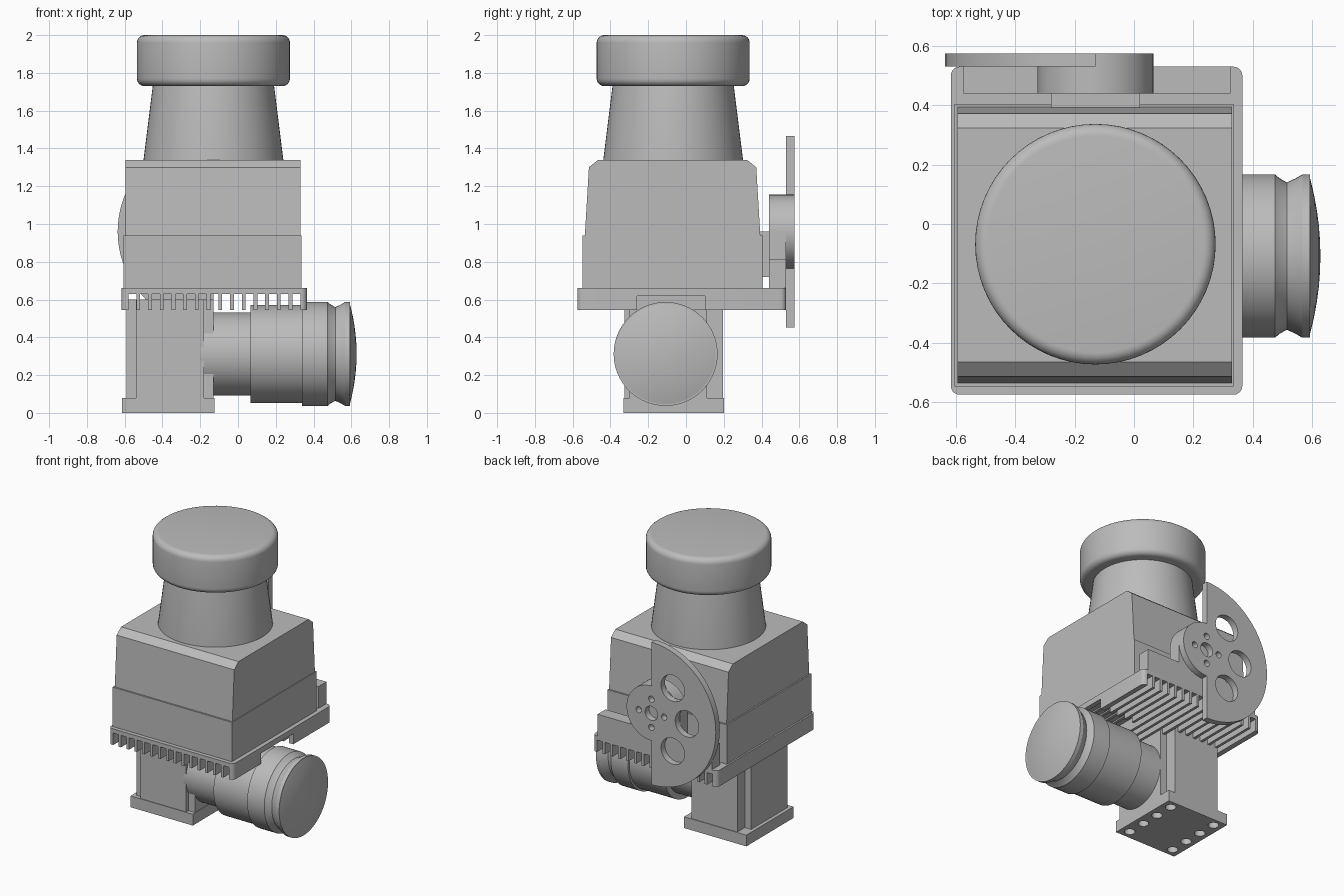
import bpy, bmesh, math
from mathutils import Matrix, Vector

old = bpy.data.objects.get("Cube")
if old:
    bpy.data.objects.remove(old, do_unlink=True)

grey = bpy.data.materials.new("plain grey")
grey.use_nodes = True
GREY = (0.5, 0.5, 0.5, 1)
grey.diffuse_color = GREY
grey.node_tree.nodes["Principled BSDF"].inputs["Base Color"].default_value = GREY


def make(name, bm, smooth=False):
    bmesh.ops.recalc_face_normals(bm, faces=bm.faces)
    mesh = bpy.data.meshes.new(name)
    bm.to_mesh(mesh)
    bm.free()
    mesh.materials.append(grey)
    ob = bpy.data.objects.new(name, mesh)
    bpy.context.collection.objects.link(ob)
    if smooth:
        bpy.ops.object.select_all(action="DESELECT")
        ob.select_set(True)
        bpy.context.view_layer.objects.active = ob
        bpy.ops.object.shade_smooth_by_angle(angle=math.radians(30))
    return ob


def add_box(bm, x, y, z):
    size = Matrix.Diagonal((x[1] - x[0], y[1] - y[0], z[1] - z[0], 1))
    mid = Matrix.Translation((sum(x) / 2, sum(y) / 2, sum(z) / 2))
    return bmesh.ops.create_cube(bm, size=1, matrix=mid @ size)["verts"]


def box(name, x, y, z):
    bm = bmesh.new()
    add_box(bm, x, y, z)
    return make(name, bm)


def add_cyl(bm, centre, radius, depth, axis="Z", segs=32):
    turn = Matrix.Rotation(math.pi / 2, 4, "X") if axis == "Y" else Matrix()
    bmesh.ops.create_cone(bm, cap_ends=True, segments=segs, radius1=radius, radius2=radius,
                          depth=depth, matrix=Matrix.Translation(centre) @ turn)


def prism(name, points, shift, smooth=False):
    """Extrude a closed outline along a vector."""
    bm = bmesh.new()
    face = bm.faces.new([bm.verts.new(p) for p in points])
    new = bmesh.ops.extrude_face_region(bm, geom=[face])["geom"]
    bmesh.ops.translate(bm, vec=shift, verts=[v for v in new if isinstance(v, bmesh.types.BMVert)])
    return make(name, bm, smooth)


def lathe(name, profile, place, segs=64):
    """Spin a (radius, height) profile about local z."""
    bm = bmesh.new()
    verts = [bm.verts.new((r, 0, h)) for r, h in profile]
    edges = [bm.edges.new(pair) for pair in zip(verts, verts[1:])]
    bmesh.ops.spin(bm, geom=verts + edges, cent=(0, 0, 0), axis=(0, 0, 1),
                   angle=math.tau, steps=segs)
    bmesh.ops.remove_doubles(bm, verts=bm.verts, dist=1e-4)
    bm.transform(place)
    return make(name, bm, True)


def cut(ob, bm):
    """Subtract a helper mesh, then discard the helper."""
    helper = make("cutter", bm)
    helper.hide_render = True
    mod = ob.modifiers.new("cut", "BOOLEAN")
    mod.operation, mod.solver, mod.object = "DIFFERENCE", "EXACT", helper
    bpy.context.view_layer.update()
    mesh = bpy.data.meshes.new_from_object(ob.evaluated_get(bpy.context.evaluated_depsgraph_get()))
    ob.modifiers.clear()
    ob.data = mesh
    bpy.data.objects.remove(helper, do_unlink=True)


# Rounded cap and tapered neck
R, FIL = 0.405, 0.04
arc = [(R - FIL + FIL * math.cos(a), FIL * math.sin(a))
       for a in (i * math.pi / 12 for i in range(7))]
cap = [(0, 1.73)] + [(r, 1.77 - h) for r, h in reversed(arc)] + [(r, 1.96 + h) for r, h in arc] + [(0, 2)]
tower = Matrix.Translation((-0.13, -0.068, 0))
lathe("top_cap", cap, tower)
lathe("tapered_neck", [(0, 1.33), (0.37, 1.33), (0.37, 1.34), (0.32, 1.74), (0, 1.74)], tower)

# Housing: straight lower half and sloped, chamfered upper half
box("lower_housing", (-0.605, 0.335), (-0.547, 0.405), (0.65, 0.94))
half = [(0.465, 0.93), (0.443, 1.30), (0.394, 1.34)]
outline = [(-0.071 + y, z) for y, z in half] + [(-0.071 - y, z) for y, z in reversed(half)]
prism("upper_housing", [(-0.595, y, z) for y, z in outline], (0.925, 0, 0))

# Finned plate with a clearance notch above the motor
bm = bmesh.new()
add_box(bm, (-0.617, 0.365), (-0.575, 0.53), (0.545, 0.66))
corners = [e for e in bm.edges if abs(e.verts[0].co.z - e.verts[1].co.z) > 0.01]
bmesh.ops.bevel(bm, geom=corners, offset=0.03, segments=5, profile=0.5, affect="EDGES")
plate = make("finned_plate", bm, True)
bm = bmesh.new()
COUNT, FIN = 15, 0.02
pitch = (0.33 + 0.58 + FIN) / COUNT
for i in range(COUNT):
    x = -0.58 + i * pitch
    add_box(bm, (x, x + pitch - FIN), (-0.7, 0.7), (0.5, 0.63))
cut(plate, bm)
bm = bmesh.new()
add_box(bm, (0.04, 0.5), (-0.26, 0.1), (0.5, 0.62))
cut(plate, bm)

# Column with notched corners on a drilled foot
box("column_core", (-0.59, -0.13), (-0.30, 0.11), (0.07, 0.6))
box("column_web", (-0.54, -0.18), (-0.325, 0.195), (0.07, 0.6))
foot = box("column_foot", (-0.615, -0.125), (-0.33, 0.20), (0, 0.08))
bm = bmesh.new()
for x in (-0.55, -0.19):
    for i in range(4):
        add_cyl(bm, (x, -0.27 + i * 0.137, 0), 0.035, 0.12, segs=24)
cut(foot, bm)

# Stepped motor with a grooved end and domed lens
motor = Matrix.Translation((0, -0.108, 0.312)) @ Matrix.Rotation(math.pi / 2, 4, "Y")
lathe("motor_body", [(0, -0.2), (0.22, -0.2), (0.22, 0.065), (0.26, 0.065), (0.26, 0.34),
                     (0.275, 0.34), (0.275, 0.475), (0.262, 0.49), (0.248, 0.515), (0.262, 0.545),
                     (0.275, 0.567), (0.275, 0.592), (0, 0.592)], motor)
lathe("motor_dome", [(0.273 * math.sin(i * math.pi / 16), 0.59 + 0.038 * math.cos(i * math.pi / 16) ** 2)
                     for i in range(9)], motor)

# Rear bracket with round boss
CX, CZ = -0.13, 0.96
box("rear_bracket", (-0.575, 0.325), (0.44, 0.53), (0.655, 0.815))
bm = bmesh.new()
add_cyl(bm, (CX, 0.485, CZ), 0.195, 0.09, "Y", 64)
make("rear_boss", bm, True)
box("boss_neck", (CX - 0.195, CX + 0.195), (0.44, 0.53), (0.8, CZ))
box("boss_mount", (CX - 0.15, CX + 0.15), (0.38, 0.45), (0.72, CZ))


# Half disc with a round hub, drilled with large and small holes
def ring(radius, start, end, steps):
    return [(CX + radius * math.cos(a), 0.53, CZ + radius * math.sin(a))
            for a in (start + (end - start) * i / steps for i in range(steps + 1))]


disc = prism("half_disc", ring(0.507, math.pi / 2, math.pi * 1.5, 48)
             + ring(0.195, -math.pi / 2, math.pi / 2, 32), (0, 0.045, 0), True)
bm = bmesh.new()
for deg in (-53, 0, 53):
    a = math.radians(180 + deg)
    add_cyl(bm, (CX + 0.28 * math.cos(a), 0.55, CZ + 0.28 * math.sin(a)), 0.093, 0.2, "Y")
for k in range(4):
    a = k * math.pi / 2
    add_cyl(bm, (CX + 0.1 * math.cos(a), 0.55, CZ + 0.1 * math.sin(a)), 0.022, 0.2, "Y", 16)
add_cyl(bm, (CX, 0.55, CZ), 0.05, 0.2, "Y")
cut(disc, bm)
